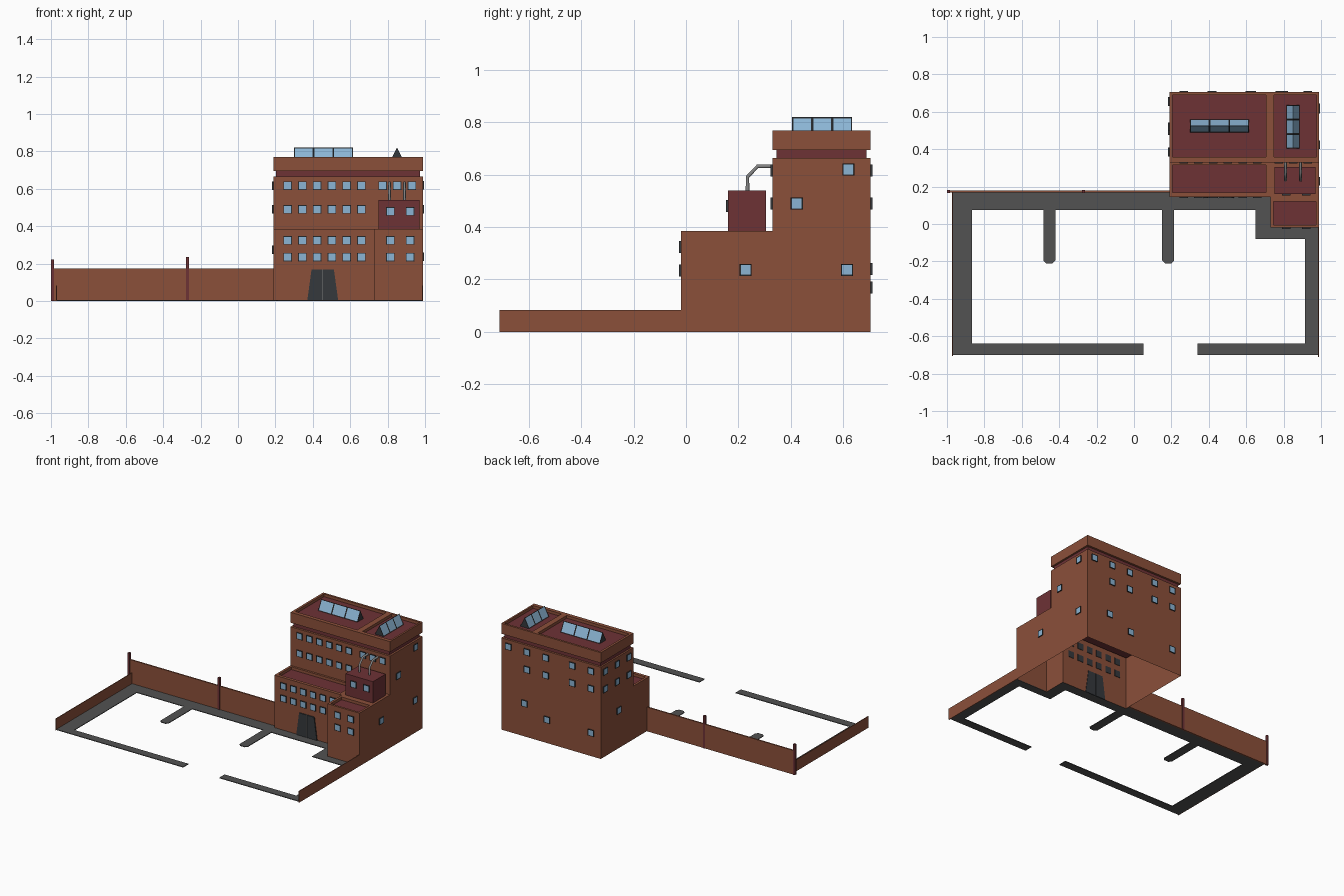
import bpy, bmesh
from math import pi

if "Cube" in bpy.data.objects:
    bpy.data.objects.remove(bpy.data.objects["Cube"])


def material(name, rgb):
    m = bpy.data.materials.new(name)
    m.diffuse_color = (*rgb, 1)
    m.use_nodes = True
    m.node_tree.nodes["Principled BSDF"].inputs["Base Color"].default_value = m.diffuse_color
    return m


BRICK = material("brick", (0.26, 0.08, 0.042))
RED = material("dark_red", (0.155, 0.032, 0.036))
PAVE = material("paving", (0.085, 0.085, 0.085))
DARK = material("dark_frame", (0.035, 0.04, 0.045))
GLASS = material("glass", (0.26, 0.46, 0.66))
METAL = material("metal", (0.22, 0.22, 0.22))


def add(name, data, *mats):
    ob = bpy.data.objects.new(name, data)
    bpy.context.collection.objects.link(ob)
    for m in mats:
        data.materials.append(m)
    return ob


def from_bmesh(bm, name):
    me = bpy.data.meshes.new(name)
    bm.to_mesh(me)
    bm.free()
    return me


def from_faces(name, faces, mat):
    bm = bmesh.new()
    for f in faces:
        bm.faces.new([bm.verts.new(p) for p in f])
    bmesh.ops.remove_doubles(bm, verts=bm.verts, dist=1e-5)
    return add(name, from_bmesh(bm, name), mat)


def loft(a, za, b, zb):
    """Band of quads joining two loops of xy points at two heights."""
    n = len(a)
    return [[(*a[i], za), (*a[(i + 1) % n], za), (*b[(i + 1) % n], zb), (*b[i], zb)]
            for i in range(n)]


def rect(x0, x1, y0, y1):
    return [(x0, y0), (x1, y0), (x1, y1), (x0, y1)]


def prism(name, outline, z0, z1, mat):
    faces = loft(outline, z0, outline, z1)
    faces += [[(*p, z1) for p in outline], [(*p, z0) for p in reversed(outline)]]
    return from_faces(name, faces, mat)


def box(name, x0, x1, y0, y1, z0, z1, mat):
    return prism(name, rect(x0, x1, y0, y1), z0, z1, mat)


def roof(name, xs, ys, recessed, z, depth=0.02):
    """Flat rim with sunken dark red panels in the chosen grid cells."""
    rim, floor = [], []
    for i in range(len(xs) - 1):
        for j in range(len(ys) - 1):
            cell = rect(xs[i], xs[i + 1], ys[j], ys[j + 1])
            if (i, j) in recessed:
                floor.append([(*p, z - depth) for p in cell])
                rim += loft(cell[::-1], z - depth, cell[::-1], z)
            else:
                rim.append([(*p, z) for p in cell])
    from_faces(name + "_rim", rim, BRICK)
    from_faces(name + "_panels", floor, RED)


# Building shell, open underneath
X0, X1, Y0, Y1 = 0.19, 0.988, 0.33, 0.705
footprint = [(X0, 0.145), (0.73, 0.145), (0.73, -0.02), (X1, -0.02), (X1, Y1), (X0, Y1)]
tower = rect(X0, X1, Y0, Y1)
neck = rect(X0 + 0.012, X1 - 0.014, Y0 + 0.015, Y1 - 0.015)
from_faces("lower_walls", loft(footprint, 0, footprint, 0.385), BRICK)
from_faces("tower_walls", loft(tower, 0.385, tower, 0.665)
           + loft(tower, 0.665, neck, 0.665), BRICK)
from_faces("tower_neck", loft(neck, 0.665, neck, 0.695), RED)
from_faces("parapet", loft(neck, 0.695, tower, 0.695)
           + loft(tower, 0.695, tower, 0.77), BRICK)

# Roofs
roof("tower_roof", [X0, 0.207, 0.706, 0.748, 0.975, X1], [Y0, 0.358, 0.69, Y1],
     {(1, 1), (3, 1)}, 0.77)
roof("left_roof", [X0, 0.207, 0.706, 0.73], [0.145, 0.168, 0.315, Y0], {(1, 1)}, 0.385)
roof("right_roof", [0.73, 0.747, 0.973, X1], [-0.02, -0.005, 0.12, Y0], {(1, 1)}, 0.385)

# Rooftop plant room with two bent pipes into the tower
box("plant_room", 0.751, 0.97, 0.16, 0.305, 0.385, 0.54, RED)
for x in (0.81, 0.89):
    cu = bpy.data.curves.new("pipe", "CURVE")
    cu.dimensions = "3D"
    cu.bevel_depth = 0.008
    cu.bevel_resolution = 1
    path = [(0.235, 0.535), (0.235, 0.592), (0.273, 0.632), (0.333, 0.632)]
    sp = cu.splines.new("POLY")
    sp.points.add(len(path) - 1)
    for p, (y, z) in zip(sp.points, path):
        p.co = (x, y, z, 1)
    add("pipe", cu, METAL)

# Window: framed box facing -y with inset glass
bm = bmesh.new()
bmesh.ops.create_cube(bm, size=1)
for v in bm.verts:
    v.co = (v.co.x * 0.046, v.co.y * 0.010 - 0.002, v.co.z * 0.046)
bm.normal_update()
front = [f for f in bm.faces if f.normal.y < -0.9]
bmesh.ops.inset_region(bm, faces=front, thickness=0.006, depth=-0.002)
front[0].material_index = 1
window_mesh = from_bmesh(bm, "window")
window_mesh.materials.append(DARK)
window_mesh.materials.append(GLASS)


def window(x, y, z, angle=0):
    ob = add("window", window_mesh)
    ob.location = (x, y, z)
    ob.rotation_euler.z = angle


# Front windows
for i in range(6):
    x = 0.265 + i * 0.079
    for y, z in ((Y0, 0.617), (Y0, 0.49), (0.145, 0.325), (0.145, 0.235)):
        window(x, y, z)
for x in (0.773, 0.851, 0.93):
    window(x, Y0, 0.617)
for x in (0.815, 0.92):
    for y, z in ((0.16, 0.48), (-0.02, 0.325), (-0.02, 0.235)):
        window(x, y, z)
# Right windows
for y, z in ((0.228, 0.237), (0.615, 0.237), (0.423, 0.49), (0.62, 0.62)):
    window(X1, y, z, pi / 2)
# Back windows
for x in (0.93, 0.78, 0.63, 0.417, 0.267):
    window(x, Y1, 0.617, pi)
    if x < 0.9:
        window(x, Y1, 0.49, pi)
for x, z in ((0.80, 0.24), (0.62, 0.17), (0.267, 0.17)):
    window(x, Y1, z, pi)
# Left windows
for y in (0.655, 0.52, 0.385):
    for z in (0.617, 0.49):
        window(X0, y, z, -pi / 2)
window(X0, 0.5, 0.275, -pi / 2)


# Ridge skylights with three panes on each slope
def skylight(length, loc, angle):
    bm = bmesh.new()
    h, w = 0.07, 0.035
    rows = []
    for i in range(4):
        x = length * (i / 3 - 0.5)
        rows.append([bm.verts.new(p) for p in ((x, -w, 0), (x, 0, h), (x, w, 0))])
    panes = []
    for a, b in zip(rows, rows[1:]):
        panes.append(bm.faces.new((a[0], b[0], b[1], a[1])))
        panes.append(bm.faces.new((a[1], b[1], b[2], a[2])))
    bm.faces.new(rows[0][::-1])
    bm.faces.new(rows[-1])
    bmesh.ops.recalc_face_normals(bm, faces=bm.faces)
    bmesh.ops.inset_individual(bm, faces=panes, thickness=0.007, depth=-0.002)
    for f in panes:
        f.material_index = 1
    ob = add("skylight", from_bmesh(bm, "skylight"), DARK, GLASS)
    ob.location = loc
    ob.rotation_euler.z = angle


skylight(0.315, (0.457, 0.525, 0.75), 0)
skylight(0.23, (0.85, 0.52, 0.75), pi / 2)

# Tapered double door
for s in (-1, 1):
    leaf = [(0.453 + s * d, z) for d, z in ((0.002, 0), (0.083, 0), (0.06, 0.168), (0.002, 0.168))]
    ob = prism("door_leaf", leaf if s > 0 else leaf[::-1], -0.003, 0.007, DARK)
    ob.rotation_euler.x = pi / 2
    ob.location.y = 0.145
box("door_strip", 0.451, 0.455, 0.137, 0.147, 0, 0.168, METAL)

# Yard walls and posts
box("back_wall", -0.985, X0, 0.168, 0.178, 0, 0.175, BRICK)
box("left_wall", -0.972, -0.967, -0.705, 0.17, 0, 0.083, BRICK)
box("right_wall", 0.983, X1, -0.712, -0.02, 0, 0.083, BRICK)
for x, z in ((-0.992, 0.222), (-0.27, 0.235)):
    box("post", x - 0.008, x + 0.008, 0.165, 0.181, 0, z, RED)

# Pavement around the yard with two bay dividers
pavement = [(0.05, -0.7), (0.05, -0.64), (-0.865, -0.64), (-0.865, 0.075)]
for x in (-0.485, 0.15):
    pavement += [(x, 0.075), (x, -0.195), (x + 0.015, -0.21), (x + 0.05, -0.21),
                 (x + 0.065, -0.195), (x + 0.065, 0.075)]
pavement += [(0.65, 0.075), (0.65, -0.08), (0.915, -0.08), (0.915, -0.64), (0.34, -0.64),
             (0.34, -0.7), (0.983, -0.7), (0.983, -0.02), (0.73, -0.02), (0.73, 0.145),
             (0.19, 0.145), (0.19, 0.168), (-0.967, 0.168), (-0.967, -0.7)]
prism("pavement", pavement, 0, 0.005, PAVE)
